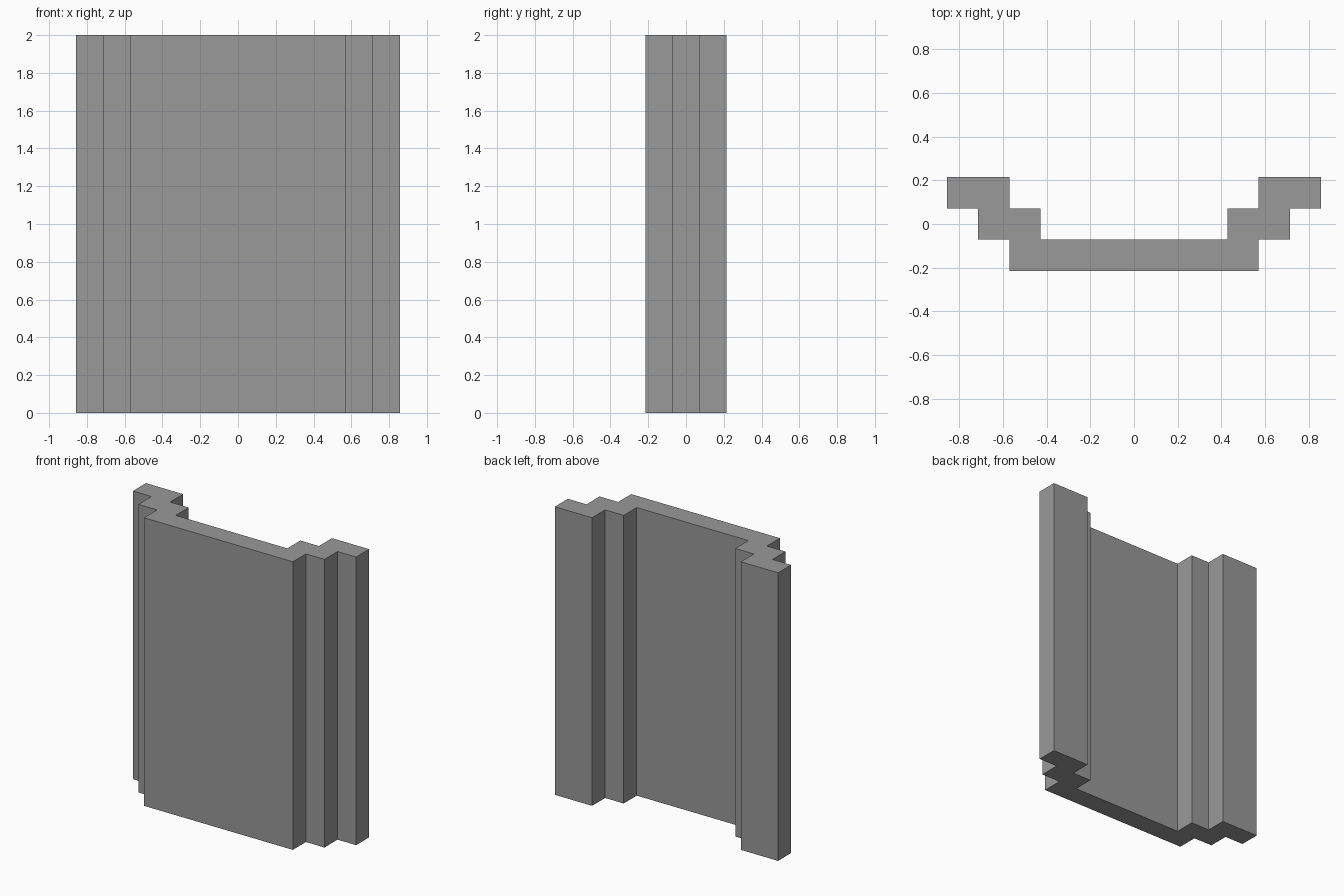
import bpy
import bmesh

cube = bpy.data.objects.get("Cube")
if cube:
    bpy.data.objects.remove(cube, do_unlink=True)

U = 1 / 7          # grid unit: the panel is 14 units tall
HEIGHT = 14 * U

# Single grey material
grey = bpy.data.materials.new("mid_grey")
grey.use_nodes = True
colour = (0.32, 0.32, 0.32, 1)
grey.diffuse_color = colour
grey.node_tree.nodes["Principled BSDF"].inputs["Base Color"].default_value = colour

# Right half of the stepped plan outline, front to back, in grid units
half = [(4, -1.5), (4, -0.5), (5, -0.5), (5, 0.5), (6, 0.5), (6, 1.5),
        (4, 1.5), (4, 0.5), (3, 0.5), (3, -0.5)]
outline = half + [(-x, y) for x, y in reversed(half)]

# Extrude the outline into the stepped panel
bm = bmesh.new()
base = bm.faces.new([bm.verts.new((x * U, y * U, 0)) for x, y in outline])
extruded = bmesh.ops.extrude_face_region(bm, geom=[base], use_keep_orig=True)
top = [v for v in extruded["geom"] if isinstance(v, bmesh.types.BMVert)]
bmesh.ops.translate(bm, verts=top, vec=(0, 0, HEIGHT))
bmesh.ops.recalc_face_normals(bm, faces=bm.faces)

mesh = bpy.data.meshes.new("stepped_panel")
bm.to_mesh(mesh)
bm.free()
mesh.materials.append(grey)
panel = bpy.data.objects.new("stepped_panel", mesh)
bpy.context.collection.objects.link(panel)
